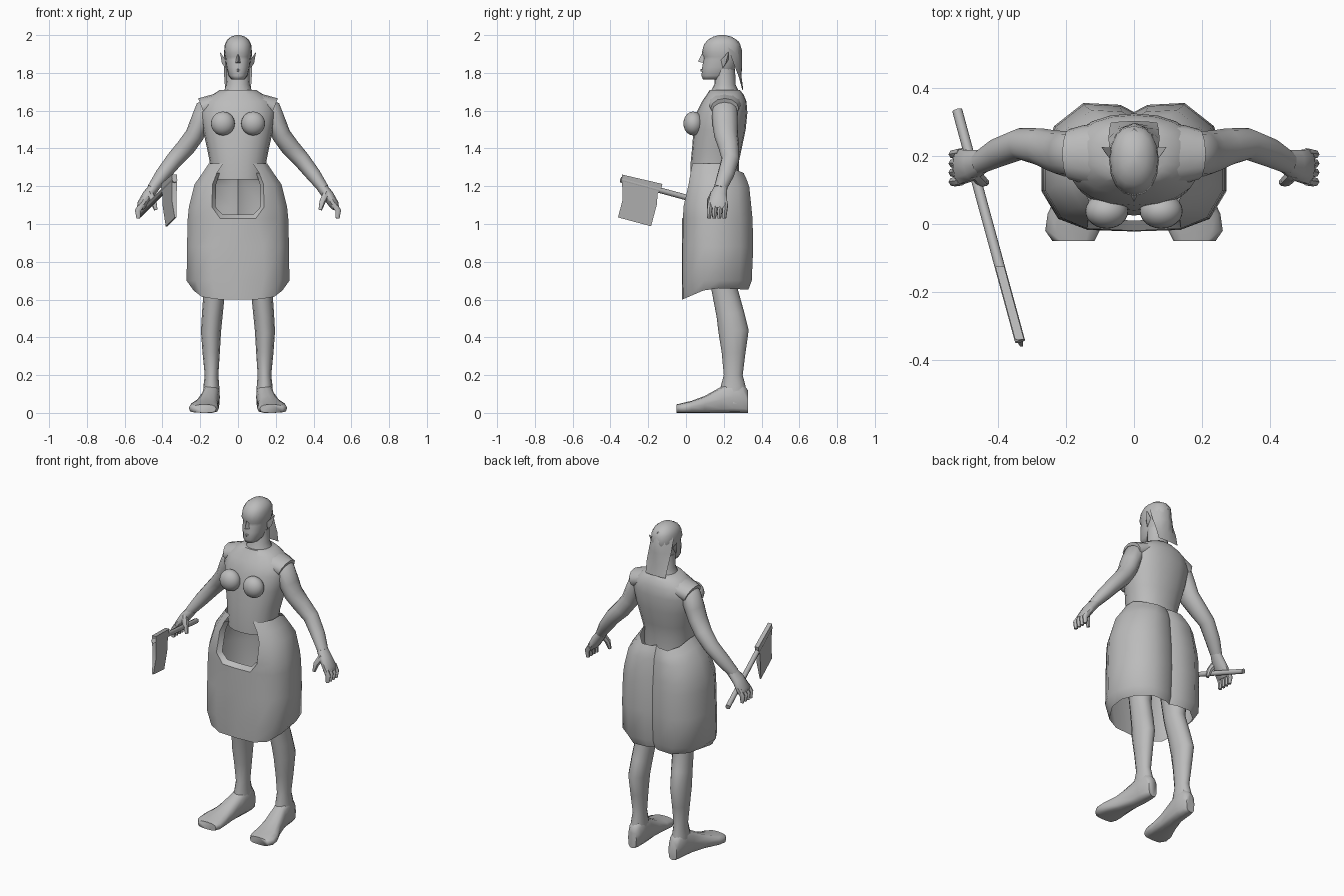
import bpy, bmesh, math
from mathutils import Vector

if "Cube" in bpy.data.objects:
    bpy.data.objects.remove(bpy.data.objects["Cube"])

grey = bpy.data.materials.new("plain_grey")
grey.diffuse_color = (0.5, 0.5, 0.5, 1)
grey.use_nodes = True
grey.node_tree.nodes["Principled BSDF"].inputs["Base Color"].default_value = grey.diffuse_color


def finish(name, bm, angle=40):
    bmesh.ops.recalc_face_normals(bm, faces=bm.faces[:])
    me = bpy.data.meshes.new(name)
    bm.to_mesh(me)
    bm.free()
    me.materials.append(grey)
    ob = bpy.data.objects.new(name, me)
    bpy.context.collection.objects.link(ob)
    bpy.ops.object.select_all(action='DESELECT')
    ob.select_set(True)
    bpy.context.view_layer.objects.active = ob
    bpy.ops.object.shade_smooth_by_angle(angle=math.radians(angle))
    return ob


def loft(name, rings, cap_start=True, cap_end=True, closed=True, angle=50):
    bm = bmesh.new()
    vs = [[bm.verts.new(p) for p in r] for r in rings]
    n = len(vs[0])
    for a, b in zip(vs, vs[1:]):
        for i in range(n if closed else n - 1):
            j = (i + 1) % n
            bm.faces.new((a[i], a[j], b[j], b[i]))
    if cap_start:
        bm.faces.new(vs[0])
    if cap_end:
        bm.faces.new(vs[-1])
    return finish(name, bm, angle)


def oval(z, w, yf, yb, n=16, p=1.0):
    """Horizontal oval; p below 1 makes it boxier."""
    out = []
    for i in range(n):
        a = 2 * math.pi * i / n
        c, s = math.cos(a), math.sin(a)
        x = math.copysign(abs(c) ** p, c) * w
        y = math.copysign(abs(s) ** p, s) * (yb - yf) / 2 + (yf + yb) / 2
        out.append((x, y, z))
    return out


def tube(name, pts, s=1, n=10, ref=(0, 1, 0)):
    """Limb through (x, y, z, radius, radius along ref); s = -1 mirrors in x."""
    rings = []
    for i, (x, y, z, r1, r2) in enumerate(pts):
        a, b = pts[max(i - 1, 0)], pts[min(i + 1, len(pts) - 1)]
        t = (Vector(b[:3]) - Vector(a[:3])).normalized()
        u = Vector(ref)
        u = (u - t * u.dot(t)).normalized()
        v = t.cross(u)
        ring = []
        for k in range(n):
            q = 2 * math.pi * k / n
            p = Vector((x, y, z)) + v * math.cos(q) * r1 + u * math.sin(q) * r2
            ring.append((p.x * s, p.y, p.z))
        rings.append(ring)
    return loft(name, rings)


def solid(name, pts, s=1):
    """Convex solid around a few points."""
    bm = bmesh.new()
    for x, y, z in pts:
        bm.verts.new((x * s, y, z))
    bmesh.ops.convex_hull(bm, input=bm.verts[:])
    return finish(name, bm, 30)


# Head, neck and face
loft("head", [oval(*r, p=.9) for r in [
    (1.765, .034, .09, .2), (1.785, .05, .082, .235), (1.83, .062, .086, .262),
    (1.87, .067, .092, .28), (1.885, .069, .094, .287), (1.905, .073, .083, .292), (1.95, .07, .095, .288),
    (1.975, .058, .115, .268), (1.992, .036, .145, .24), (2.0, .01, .175, .205)]], angle=70)
loft("neck", [oval(*r) for r in [
    (1.66, .1, .12, .29), (1.70, .075, .13, .28), (1.74, .062, .15, .262), (1.82, .06, .15, .26)]])
solid("nose", [(0, .064, 1.86), (.013, .092, 1.852), (-.013, .092, 1.852),
               (0, .084, 1.9), (.006, .1, 1.9), (-.006, .1, 1.9)])
solid("lips", [(.022, .095, 1.815), (-.022, .095, 1.815), (0, .077, 1.819), (0, .078, 1.808),
               (0, .1, 1.825), (0, .1, 1.803)])

# Hair hanging down the back
hair = []
for z, w, y, d in [(1.97, .055, .278, .06), (1.92, .073, .297, .07), (1.85, .075, .297, .045),
                   (1.78, .073, .294, .015), (1.71, .068, .303, .005)]:
    hair.append([(w * t, y - d * t * t, z) for t in (-1, -.6, 0, .6, 1)])
loft("hair", hair, False, False, closed=False)

# Torso
loft("torso", [oval(*r, n=20, p=.9) for r in [
    (1.235, .145, .025, .28), (1.33, .15, .025, .28), (1.4, .164, .032, .295),
    (1.5, .186, .04, .316), (1.59, .2, .055, .325), (1.65, .185, .085, .32),
    (1.685, .135, .11, .305), (1.71, .095, .125, .285)]], cap_start=False)

# Skirt: soft columns, seam groove at the back centre, opening in the front
half = [(0, 0), (.5, .012), (.82, .1), (1, .32), (1, .55), (.87, .82), (.55, 1), (.15, .985), (0, .93)]
profile = half + [(-u, v) for u, v in half[-2:0:-1]]
rows = [(.60, .235, -.02, .33), (.70, .272, -.022, .348), (.88, .27, -.022, .356),
        (1.03, .266, -.02, .352), (1.09, .26, -.018, .346), (1.21, .23, .01, .335),
        (1.27, .188, .02, .32), (1.32, .155, .03, .305)]
hole_x = {3: .095, 4: .138, 5: .135, 6: .112}   # half width of the opening per row
n = len(profile)
bm = bmesh.new()
grid = []
for k, (z, w, yf, yb) in enumerate(rows):
    ring = []
    for i, (u, v) in enumerate(profile):
        x, dz = u * w, 0
        if k == 0:
            dz = .06 * min(1, v * 2.5) - .02 * max(0, v - .6)
        if k >= 5:
            dz = -max(0, v - .55) * (.03, .07, .11)[k - 5]
        if k in hole_x and i in (1, n - 1):
            x = math.copysign(hole_x[k], u)
        ring.append(bm.verts.new((x, yf + v * (yb - yf), z + dz)))
    grid.append(ring)
for k in range(len(rows) - 1):
    for i in range(n):
        if k >= 3 and i in (0, n - 1):
            continue
        j = (i + 1) % n
        bm.faces.new((grid[k][i], grid[k][j], grid[k + 1][j], grid[k + 1][i]))
# folded-in lip around the opening
path = [grid[k][n - 1] for k in range(6, 2, -1)] + [grid[3][0]] + [grid[k][1] for k in range(3, 7)]
inner = [bm.verts.new((v.co.x * .86, v.co.y + .03, v.co.z + (.02 if v.co.z < 1.06 else 0))) for v in path]
for i in range(len(path) - 1):
    bm.faces.new((path[i], path[i + 1], inner[i + 1], inner[i]))
finish("skirt", bm, 50)

# Paired parts
for s, side in ((-1, "right"), (1, "left")):
    bm = bmesh.new()
    bmesh.ops.create_uvsphere(bm, u_segments=24, v_segments=14, radius=.063)
    for v in bm.verts:
        v.co = Vector((v.co.x + .08 * s, v.co.y * .82 + .038, v.co.z + 1.532))
    finish(side + "_breast", bm)

    solid(side + "_ear", [(.066, .185, 1.87), (.066, .195, 1.825), (.066, .225, 1.87),
                          (.085, .21, 1.85), (.096, .226, 1.912)], s)

    tube(side + "_sleeve", [(.08, .205, 1.648, .05, .095), (.15, .205, 1.628, .052, .085),
                            (.19, .205, 1.612, .057, .074)], s, 12)
    tube(side + "_arm", [
        (.12, .205, 1.62, .05, .065), (.175, .205, 1.6, .058, .068), (.205, .207, 1.53, .052, .067),
        (.23, .212, 1.47, .05, .063), (.277, .227, 1.405, .05, .055), (.335, .235, 1.342, .045, .047),
        (.4, .21, 1.26, .039, .044), (.455, .18, 1.185, .028, .034)], s, 12)

    # hand with four fingers and a thumb
    tube(side + "_palm", [(.44, .187, 1.2, .028, .034), (.478, .173, 1.15, .03, .047),
                          (.51, .168, 1.1, .026, .054), (.52, .167, 1.08, .016, .05)], s, 10)
    for f in range(4):
        y = .128 + .027 * f
        tube(f"{side}_finger_{f + 1}", [(.508, y, 1.105, .016, .015), (.53, y - .004, 1.07, .016, .014),
                                        (.527, y - .006, 1.03, .011, .01)], s, 7)
    tube(side + "_thumb", [(.47, .15, 1.165, .02, .02), (.447, .126, 1.12, .017, .017),
                           (.435, .122, 1.075, .01, .01)], s, 7)

    # leg and foot
    tube(side + "_leg", [
        (.12, .2, .85, .075, .09), (.125, .205, .65, .057, .069), (.136, .235, .52, .055, .074),
        (.143, .252, .43, .053, .08), (.142, .252, .32, .046, .063), (.14, .25, .2, .036, .05),
        (.141, .25, .14, .042, .066), (.141, .25, .05, .043, .072)], s, 12)
    foot = []
    for y, x, w, top in [(.328, .138, .028, .12), (.3, .139, .04, .155), (.25, .141, .045, .17),
                         (.19, .146, .046, .14), (.1, .163, .058, .09), (.03, .178, .076, .064),
                         (-.02, .181, .08, .052), (-.05, .178, .062, .045)]:
        ring = []
        for k in range(12):
            a = 2 * math.pi * k / 12
            c, d = math.cos(a), math.sin(a)
            c2 = math.copysign(abs(c) ** .75, c)
            d2 = math.copysign(abs(d) ** (.8 if d > 0 else .5), d)
            ring.append(((x + c2 * w) * s, y, top / 2 * (1 + d2)))
        foot.append(ring)
    loft(side + "_foot", foot, angle=60)

# Axe: handle held in the right hand, blade hanging below its front end
tail, tip = Vector((-.52, .335, 1.05)), Vector((-.335, -.345, 1.235))
tube("axe_handle", [(*tail, .015, .015), (*tip, .015, .015)], n=8, ref=(1, 0, 0))


def blade_point(y, z, off):
    x = tail.x + (tip.x - tail.x) * (tail.y - y) / (tail.y - tip.y)
    return (x + off, y, z)


outline = [(-.34, 1.262), (-.125, 1.212), (-.13, 1.19), (-.15, 1.16), (-.155, 1.1), (-.185, .988),
           (-.36, 1.035), (-.335, 1.13)]
loft("axe_blade", [[blade_point(y, z, o * (.013 if z > 1.05 else .004)) for y, z in outline]
                   for o in (-1, 1)], angle=20)
